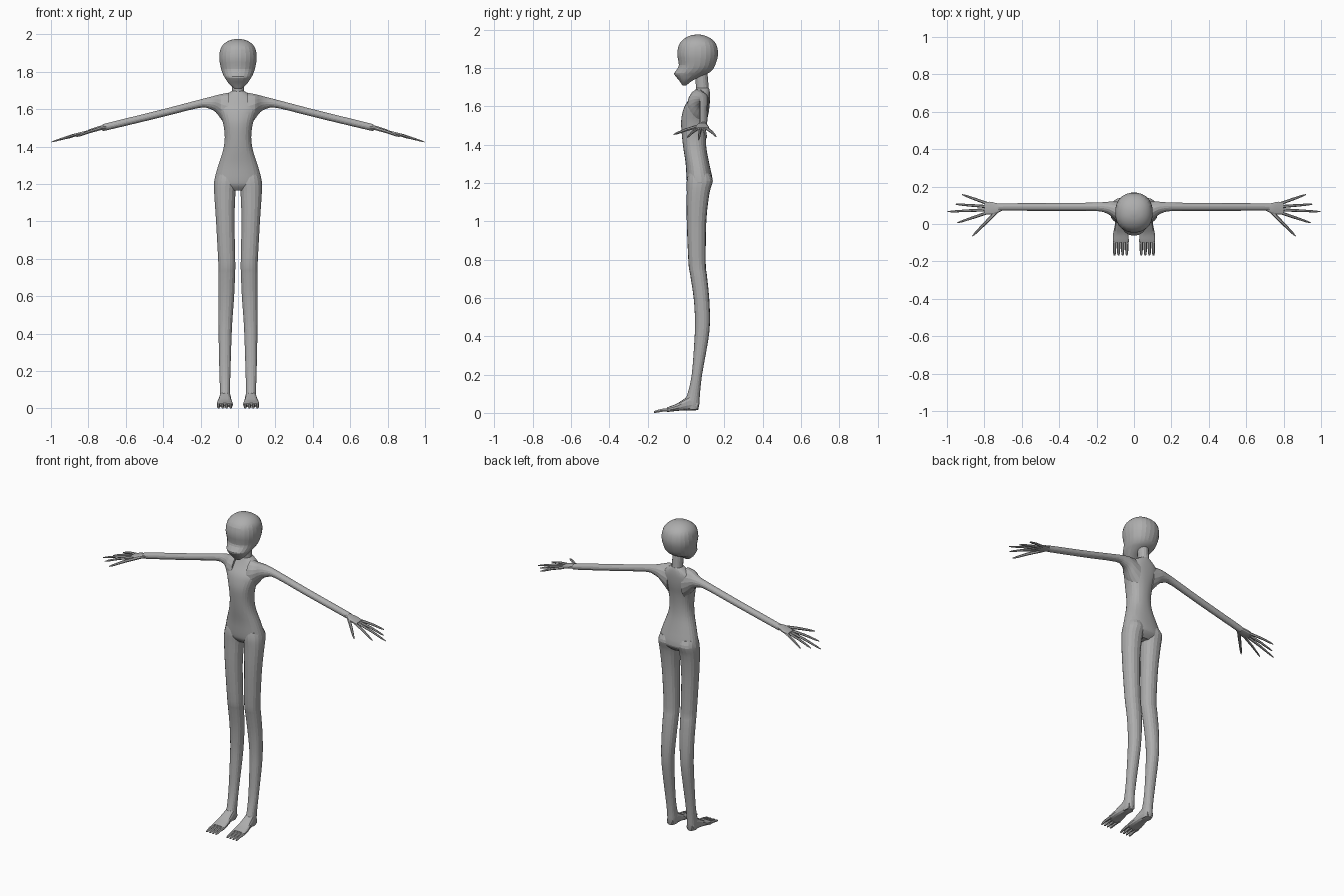
import bpy, bmesh, math
from mathutils import Vector

skin = bpy.data.materials.new("plain grey")
skin.diffuse_color = (0.42, 0.42, 0.42, 1)


def spline(a, b, c, d, t):
    """Catmull-Rom blend of four ring descriptions."""
    return [0.5 * (2*q + (r - p)*t + (2*p - 5*q + 4*r - s)*t*t + (3*q - p - 3*r + s)*t**3)
            for p, q, r, s in zip(a, b, c, d)]


def loft(name, rings, axis, seg=16, sub=3, power=2.0, mirror=False):
    """Skin along an axis; ring = (position, lo_a, hi_a, lo_b, hi_b) on the two other axes."""
    fine = []
    for i in range(len(rings) - 1):
        quad = [rings[max(0, min(len(rings) - 1, i + k))] for k in (-1, 0, 1, 2)]
        fine += [spline(*quad, k / sub) for k in range(sub)]
    fine.append(rings[-1])
    bm = bmesh.new()
    loops = []
    for p, a0, a1, b0, b1 in fine:
        loop = []
        for k in range(seg):
            t = 2 * math.pi * (k + 0.5) / seg
            c, s = math.cos(t), math.sin(t)
            a = (a0 + a1) / 2 + (a1 - a0) / 2 * math.copysign(abs(c) ** (2 / power), c)
            b = (b0 + b1) / 2 + (b1 - b0) / 2 * math.copysign(abs(s) ** (2 / power), s)
            co = {'x': (p, a, b), 'y': (a, p, b), 'z': (a, b, p)}[axis]
            loop.append(bm.verts.new(co))
        loops.append(loop)
    for lo, hi in zip(loops, loops[1:]):
        for k in range(seg):
            n = (k + 1) % seg
            bm.faces.new((lo[k], lo[n], hi[n], hi[k]))
    bm.faces.new(loops[0])
    bm.faces.new(loops[-1])
    return finish(name, bm, mirror)


def finish(name, bm, mirror):
    bmesh.ops.recalc_face_normals(bm, faces=bm.faces)
    me = bpy.data.meshes.new(name)
    bm.to_mesh(me)
    bm.free()
    me.materials.append(skin)
    ob = bpy.data.objects.new(name, me)
    bpy.context.collection.objects.link(ob)
    if mirror:
        ob.modifiers.new("mirror", 'MIRROR')
    bpy.context.view_layer.objects.active = ob
    ob.select_set(True)
    bpy.ops.object.shade_smooth_by_angle(angle=math.radians(12))
    ob.select_set(False)
    return ob


def digit(name, start, end, r0, r1, bend):
    """Thin tapered finger or toe with a raised middle joint."""
    start, end = Vector(start), Vector(end)
    mid = start.lerp(end, 0.5) + Vector((0, 0, bend))
    direction = (end - start).normalized()
    side = direction.cross(Vector((0, 0, 1))).normalized()
    up = side.cross(direction)
    bm = bmesh.new()
    loops = []
    for c, r in ((start, r0), (mid, r0 * 0.85), (mid.lerp(end, 0.75), (r0 + r1) / 2), (end, r1)):
        loops.append([bm.verts.new(c + side * r * math.cos(k * math.pi / 3)
                                   + up * r * math.sin(k * math.pi / 3)) for k in range(6)])
    for lo, hi in zip(loops, loops[1:]):
        for k in range(6):
            n = (k + 1) % 6
            bm.faces.new((lo[k], lo[n], hi[n], hi[k]))
    bm.faces.new(loops[0])
    bm.faces.new(loops[-1])
    return finish(name, bm, True)


def sym(rows):
    """Rows of (z, half width, front, back) as centred rings."""
    return [(z, -w, w, f, b) for z, w, f, b in rows]


# Head with a narrow pointed jaw
loft("head", sym([
    (1.709, 0.018, -0.018, 0.002), (1.735, 0.048, -0.036, 0.035), (1.767, 0.070, -0.062, 0.105),
    (1.785, 0.080, -0.054, 0.134), (1.815, 0.091, -0.038, 0.153), (1.87, 0.101, -0.046, 0.168),
    (1.92, 0.095, -0.038, 0.160), (1.95, 0.075, -0.014, 0.136), (1.968, 0.045, 0.018, 0.103),
    (1.975, 0.012, 0.05, 0.072)]), 'z', seg=24, power=2.2)

# Neck
loft("neck", sym([(1.65, 0.034, 0.05, 0.124), (1.69, 0.032, 0.052, 0.12),
                  (1.78, 0.032, 0.045, 0.112)]), 'z')

# Torso from hips to neck base
loft("torso", sym([
    (1.165, 0.075, 0.03, 0.105), (1.19, 0.122, 0.010, 0.132), (1.22, 0.127, 0.003, 0.139),
    (1.30, 0.106, -0.002, 0.122), (1.38, 0.080, -0.014, 0.107), (1.45, 0.071, -0.022, 0.104),
    (1.52, 0.079, -0.026, 0.110), (1.57, 0.095, -0.018, 0.119), (1.61, 0.108, -0.003, 0.124),
    (1.65, 0.095, 0.026, 0.126), (1.68, 0.060, 0.045, 0.124), (1.697, 0.032, 0.054, 0.120)]),
    'z', seg=28, power=2.3)

# Arms flaring into the shoulders
loft("arm", [
    (0.05, 0.005, 0.122, 1.50, 1.69), (0.09, 0.012, 0.122, 1.545, 1.682),
    (0.12, 0.040, 0.121, 1.584, 1.674), (0.155, 0.060, 0.118, 1.602, 1.664),
    (0.21, 0.069, 0.115, 1.606, 1.650), (0.42, 0.070, 0.112, 1.554, 1.595),
    (0.70, 0.071, 0.111, 1.487, 1.526), (0.715, 0.073, 0.109, 1.486, 1.520)],
    'x', mirror=True)

# Palms
loft("palm", [
    (0.70, 0.073, 0.107, 1.493, 1.516), (0.735, 0.056, 0.112, 1.487, 1.512),
    (0.77, 0.050, 0.120, 1.479, 1.501), (0.80, 0.053, 0.116, 1.474, 1.491)],
    'x', seg=12, power=2.6, mirror=True)

# Fingers fanning outwards, and thumbs
for i, (y0, x1, y1, z1) in enumerate([(0.060, 0.945, 0.006, 1.437), (0.076, 0.998, 0.066, 1.424),
                                      (0.093, 0.955, 0.106, 1.434), (0.110, 0.92, 0.158, 1.442)]):
    digit(f"finger_{i + 1}", (0.785, y0, 1.484), (x1, y1, z1), 0.0085, 0.002, 0.004)
digit("thumb", (0.735, 0.066, 1.497), (0.864, -0.065, 1.453), 0.010, 0.002, 0.003)

# Legs from inside the hips to the ankles
loft("leg", [
    (1.25, 0.010, 0.116, 0.012, 0.126), (1.21, 0.005, 0.127, 0.004, 0.140),
    (1.15, 0.013, 0.128, 0.004, 0.123), (1.00, 0.018, 0.118, 0.004, 0.106),
    (0.78, 0.014, 0.106, 0.013, 0.103), (0.72, 0.015, 0.106, 0.022, 0.109),
    (0.60, 0.020, 0.106, 0.040, 0.121), (0.48, 0.029, 0.105, 0.047, 0.125),
    (0.38, 0.034, 0.104, 0.044, 0.116), (0.20, 0.040, 0.100, 0.030, 0.084),
    (0.10, 0.042, 0.097, 0.008, 0.073), (0.05, 0.040, 0.098, -0.010, 0.070),
    (0.018, 0.046, 0.094, 0.000, 0.064)], 'z', seg=18, power=2.2, mirror=True)

# Feet widening towards the toes
loft("foot", [
    (0.062, 0.048, 0.092, 0.015, 0.06), (0.03, 0.040, 0.098, 0.012, 0.095),
    (-0.01, 0.036, 0.104, 0.013, 0.073), (-0.05, 0.030, 0.112, 0.010, 0.047),
    (-0.085, 0.027, 0.114, 0.006, 0.034), (-0.10, 0.030, 0.112, 0.006, 0.028)],
    'y', seg=14, power=2.5, mirror=True)

# Toes
for i in range(4):
    x = 0.038 + i * 0.0217
    digit(f"toe_{i + 1}", (x, -0.085, 0.017), (x + 0.001, -0.168, 0.004), 0.0105, 0.004, 0.003)
